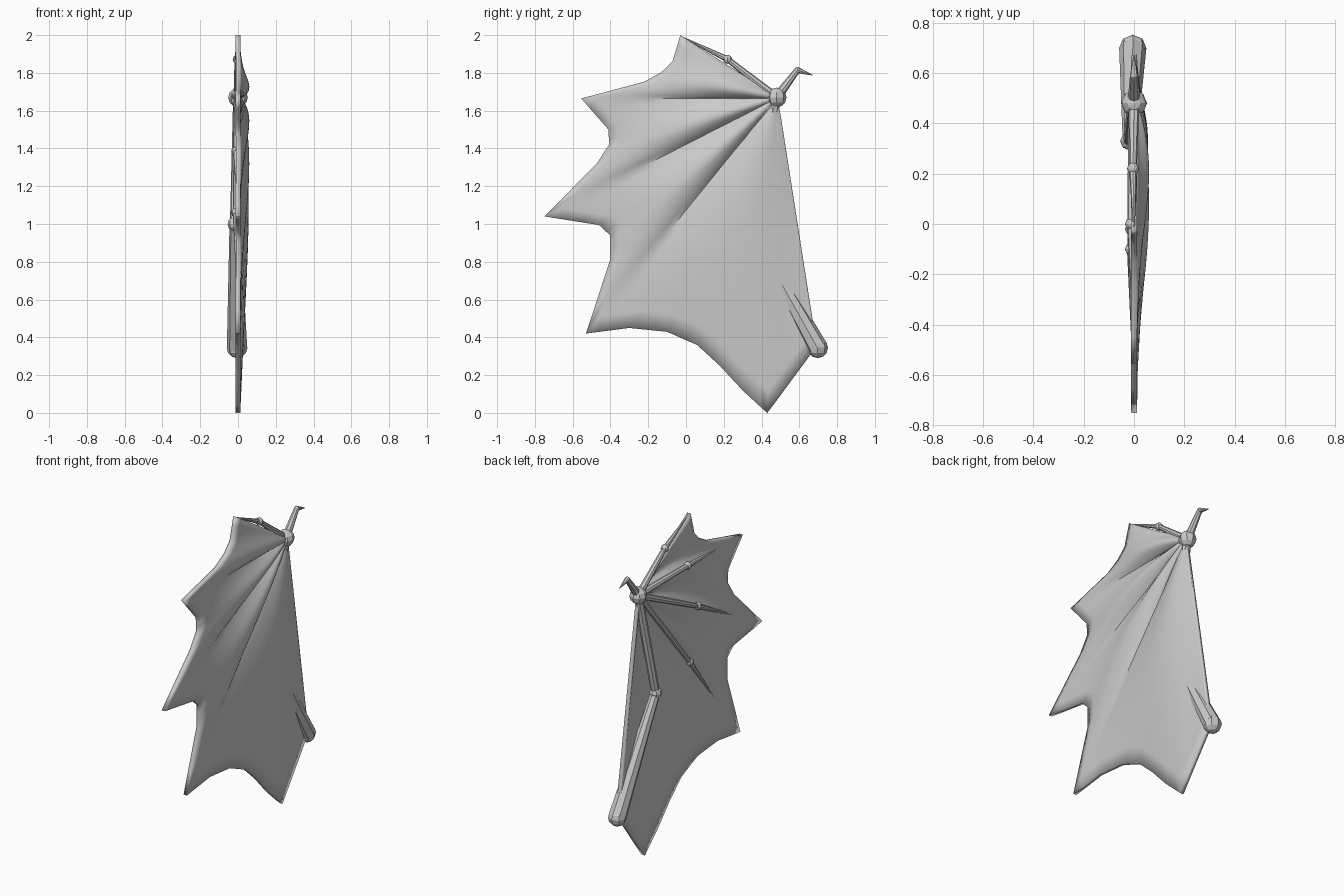
import bpy, bmesh, math
from mathutils import Vector

cube = bpy.data.objects.get("Cube")
if cube:
    bpy.data.objects.remove(cube)

grey = bpy.data.materials.new("pale_grey")
grey.use_nodes = True
colour = (0.6, 0.6, 0.6, 1)
grey.diffuse_color = colour
grey.node_tree.nodes["Principled BSDF"].inputs["Base Color"].default_value = colour


def finish(bm, name, smooth_angle=None):
    bmesh.ops.recalc_face_normals(bm, faces=bm.faces)
    mesh = bpy.data.meshes.new(name)
    bm.to_mesh(mesh)
    bm.free()
    mesh.materials.append(grey)
    obj = bpy.data.objects.new(name, mesh)
    bpy.context.collection.objects.link(obj)
    if smooth_angle:
        bpy.ops.object.select_all(action='DESELECT')
        obj.select_set(True)
        bpy.context.view_layer.objects.active = obj
        bpy.ops.object.shade_smooth_by_angle(angle=math.radians(smooth_angle))
    return obj


def bone(name, a, b, r1, r2):
    """Tapered bone from a to b."""
    a, b = Vector(a), Vector(b)
    bm = bmesh.new()
    bmesh.ops.create_cone(bm, cap_ends=True, segments=8, radius1=r1, radius2=r2, depth=(b - a).length)
    spin = (b - a).to_track_quat('Z', 'Y')
    for v in bm.verts:
        v.co = spin @ v.co + (a + b) / 2
    finish(bm, name)


def ball(name, centre, r):
    bm = bmesh.new()
    bmesh.ops.create_uvsphere(bm, u_segments=8, v_segments=6, radius=r)
    bmesh.ops.translate(bm, verts=bm.verts, vec=centre)
    finish(bm, name)


# Joints and finger tips
wrist = Vector((0, 0.48, 1.67))
elbow = Vector((-0.005, 0.697, 0.345))
mid_arm = Vector((-0.017, 0.33, 1.0))

# Membrane panels: outer edge (y, z), bulge, bulge skew
panels = [
    ([(-.03, 2), (-.07, 1.86), (-.13, 1.8), (-.22, 1.75), (-.555, 1.665)], .048, 1.6),
    ([(-.555, 1.665), (-.41, 1.5), (-.405, 1.42), (-.47, 1.32), (-.75, 1.04)], .048, 1.6),
    ([(-.75, 1.04), (-.46, .995), (-.4, .94), (-.4, .81), (-.53, .42)], .048, 1.5),
    ([(-.53, .42), (-.3, .45), (-.1, .43), (.06, .36), (.18, .25),
      (.3, .12), (.43, 0), (.66, .31), (.685, .4)], .044, 1),
]
ROWS, SPLIT = 14, 3


def heading(p):
    return math.atan2(wrist.z - p.z, wrist.y - p.y)


bm = bmesh.new()
for edge, bulge, skew in panels:
    pts = [Vector((0, y, z)) for y, z in edge]
    rim = [a.lerp(b, k / SPLIT) for a, b in zip(pts, pts[1:]) for k in range(SPLIT)] + pts[-1:]
    start, end = heading(pts[0]), heading(pts[-1])
    columns = []
    for p in rim:
        u = min(1, max(0, (heading(p) - start) / (end - start)))
        column = []
        for i in range(ROWS + 1):
            t = i / ROWS
            v = wrist.lerp(p, t)
            v.x = bulge * math.sin(math.pi * u ** skew) * math.sin(math.pi * t ** 0.85)
            column.append(bm.verts.new(v))
        columns.append(column)
    for c, d in zip(columns, columns[1:]):
        bm.faces.new((c[0], c[1], d[1]))
        for i in range(1, ROWS):
            bm.faces.new((c[i], c[i + 1], d[i + 1], d[i]))
bmesh.ops.remove_doubles(bm, verts=bm.verts, dist=0.0005)
membrane = finish(bm, "wing_membrane", 35)
shell = membrane.modifiers.new("thickness", 'SOLIDIFY')
shell.thickness = 0.024
shell.offset = 0
membrane.modifiers.move(len(membrane.modifiers) - 1, 0)

# Fingers: knuckle and tip
fingers = [
    ((-.004, .22, 1.872), (0, -.02, 1.99)),
    ((-.012, .0, 1.68), (-.005, -.35, 1.667)),
    ((-.012, -.1, 1.385), (-.005, -.53, 1.15)),
    ((-.012, -.02, 1.06), (-.005, -.33, .66)),
]
for n, (knuckle, tip) in enumerate(fingers, 1):
    bone(f"finger_{n}_base", wrist, knuckle, 0.022, 0.015)
    ball(f"finger_{n}_knuckle", knuckle, 0.024)
    bone(f"finger_{n}_tip", knuckle, tip, 0.016, 0.003)

# Arm
ball("wrist_joint", wrist, 0.052)
bone("arm_upper_bone", wrist, mid_arm, 0.026, 0.026)
ball("arm_mid_joint", mid_arm, 0.038)
bone("arm_lower_bone", mid_arm, elbow, 0.028, 0.054)
ball("elbow_joint", elbow, 0.055)

# Thumb with hooked claw
knob = (0, .59, 1.815)
bone("thumb", wrist, knob, 0.026, 0.016)
ball("thumb_knuckle", knob, 0.016)
bone("thumb_claw", knob, (0, .67, 1.788), 0.016, 0.002)
